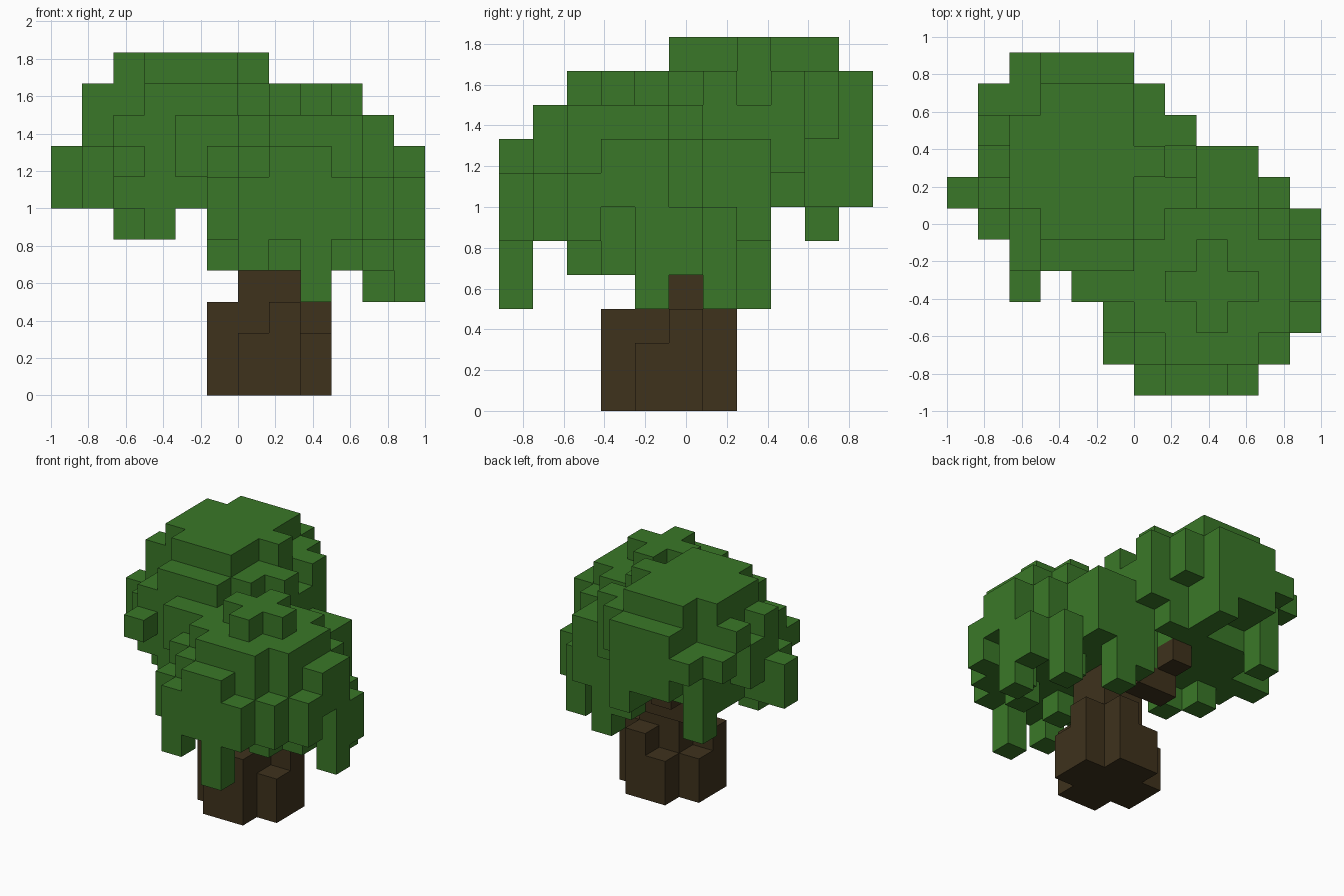
import bpy
import bmesh
from mathutils import Vector
from itertools import product

cube = bpy.data.objects.get("Cube")
if cube:
    bpy.data.objects.remove(cube, do_unlink=True)

CELL = 1 / 6                              # size of one block
ORIGIN = Vector((-6, -5.5, 0)) * CELL     # corner of the block grid


def make_material(name, color):
    mat = bpy.data.materials.new(name)
    mat.use_nodes = True
    mat.diffuse_color = color
    mat.node_tree.nodes["Principled BSDF"].inputs["Base Color"].default_value = color
    return mat


def blocks(boxes):
    """Set of grid cells covered by boxes (x0, x1, y0, y1, z0, z1)."""
    cells = set()
    for x0, x1, y0, y1, z0, z1 in boxes:
        cells.update(product(range(x0, x1), range(y0, y1), range(z0, z1)))
    return cells


def build(name, cells, solid, mat):
    """Skin the cells with quads wherever they meet open air."""
    bm = bmesh.new()
    for cell in sorted(cells):
        centre = Vector(cell) + Vector((.5, .5, .5))
        for axis, sign in product(range(3), (-1, 1)):
            normal = Vector((0, 0, 0))
            normal[axis] = sign
            if tuple(int(c + n) for c, n in zip(cell, normal)) in solid:
                continue
            u = Vector((0, 0, 0))
            u[(axis + 1) % 3] = .5
            v = normal.cross(u)
            mid = centre + normal / 2
            ring = (mid - u - v, mid + u - v, mid + u + v, mid - u + v)
            bm.faces.new([bm.verts.new(ORIGIN + p * CELL) for p in ring])
    bmesh.ops.remove_doubles(bm, verts=bm.verts, dist=CELL / 100)
    bmesh.ops.dissolve_limit(bm, angle_limit=.01, verts=bm.verts, edges=bm.edges)
    mesh = bpy.data.meshes.new(name)
    bm.to_mesh(mesh)
    bm.free()
    mesh.materials.append(mat)
    obj = bpy.data.objects.new(name, mesh)
    bpy.context.collection.objects.link(obj)
    return obj


# Trunk: core, flared roots of uneven height, and a branch to the high crown
trunk = blocks([
    (6, 8, 4, 6, 0, 5),
    (6, 8, 3, 7, 0, 2), (5, 9, 4, 6, 0, 2),
    (7, 8, 3, 4, 2, 3), (7, 8, 6, 7, 2, 3),
    (8, 9, 5, 6, 2, 3), (5, 6, 4, 5, 2, 3),
    (6, 7, 6, 7, 4, 5), (5, 6, 6, 8, 5, 6), (5, 6, 6, 7, 4, 5),
])

# High crown: stepped dome
high_dome = blocks([
    (3, 6, 5, 9, 6, 11), (3, 6, 9, 10, 7, 11), (5, 6, 9, 11, 6, 7),
    (2, 3, 6, 9, 6, 11), (6, 7, 7, 8, 7, 11),
    (3, 6, 4, 5, 6, 10), (3, 6, 10, 11, 7, 10),
    (6, 7, 5, 7, 6, 10), (6, 7, 8, 9, 6, 10), (6, 7, 9, 10, 8, 10),
    (2, 3, 4, 6, 6, 9), (2, 3, 9, 10, 6, 9),
])

# Loose leaf blocks around and below the high dome
high_tufts = blocks([
    (7, 8, 8, 9, 7, 10), (7, 8, 7, 8, 8, 9), (7, 8, 6, 7, 7, 10),
    (1, 2, 5, 6, 6, 8), (1, 2, 6, 7, 6, 10), (1, 2, 7, 8, 7, 9),
    (1, 2, 8, 9, 9, 10), (1, 2, 9, 10, 8, 9), (0, 1, 6, 7, 6, 8),
    (2, 3, 10, 11, 8, 9), (2, 3, 3, 4, 7, 8),
    (4, 5, 3, 4, 7, 9), (5, 6, 3, 4, 8, 9),
    (2, 3, 9, 10, 5, 6), (2, 3, 5, 6, 5, 6), (3, 4, 4, 5, 5, 6),
])

# Low crown: stepped dome with a cross-shaped cap
low_dome = blocks([
    (7, 10, 3, 4, 9, 10), (8, 9, 2, 5, 9, 10),
    (7, 10, 1, 6, 5, 9), (6, 11, 2, 5, 5, 9), (10, 11, 5, 6, 5, 8),
    (7, 9, 0, 1, 5, 8), (6, 10, 0, 1, 5, 7),
    (6, 7, 1, 2, 5, 8), (10, 11, 1, 2, 5, 7),
    (5, 6, 1, 2, 5, 7), (5, 6, 2, 5, 5, 8), (5, 7, 5, 7, 5, 8),
    (11, 12, 3, 5, 6, 8), (11, 12, 2, 3, 5, 7),
    (6, 10, 6, 7, 5, 8), (7, 10, 7, 8, 5, 8),
])

# Leaves hanging below the low crown
low_fringe = blocks([
    (8, 9, 0, 1, 3, 5), (6, 7, 0, 1, 4, 5),
    (11, 12, 4, 5, 3, 6), (11, 12, 5, 6, 4, 6),
    (10, 11, 6, 7, 3, 6), (8, 9, 7, 8, 3, 5), (7, 8, 7, 8, 4, 5),
    (5, 6, 3, 4, 4, 5), (7, 8, 2, 3, 4, 5), (9, 10, 2, 3, 4, 5),
    (10, 11, 3, 4, 4, 5), (9, 10, 5, 6, 4, 5),
])

low_crown = (low_dome | low_fringe) - trunk
high_crown = (high_dome | high_tufts) - low_crown - trunk
solid = trunk | high_crown | low_crown

bark = make_material("dark brown bark", (.049, .032, .012, 1))
leaf = make_material("leaf green", (.042, .187, .021, 1))
build("trunk", trunk, solid, bark)
build("high_crown", high_crown, solid, leaf)
build("low_crown", low_crown, solid, leaf)
